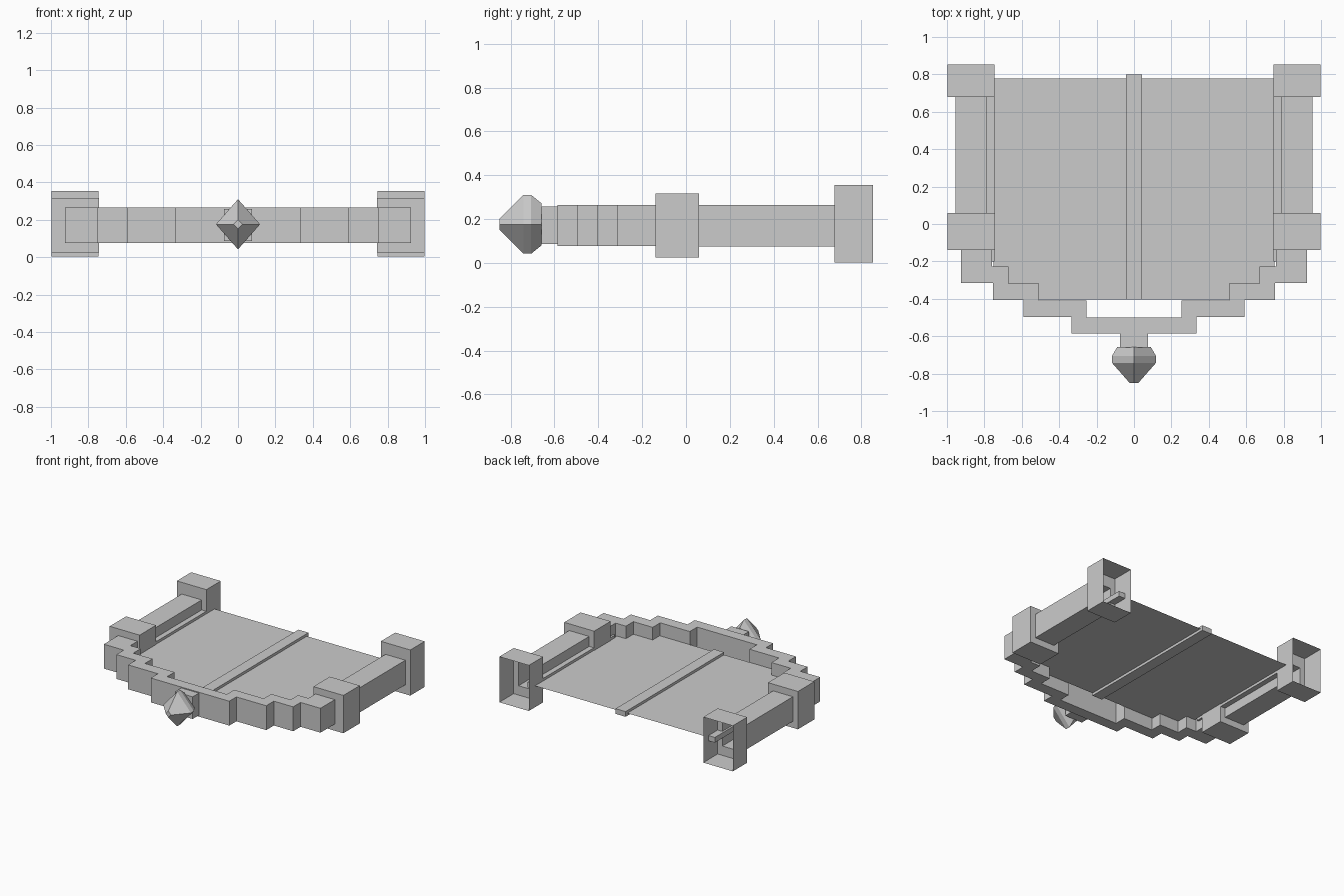
import bpy, bmesh

if "Cube" in bpy.data.objects:
    bpy.data.objects.remove(bpy.data.objects["Cube"])


def finish(name, bm):
    bmesh.ops.recalc_face_normals(bm, faces=bm.faces)
    me = bpy.data.meshes.new(name)
    bm.to_mesh(me)
    bm.free()
    ob = bpy.data.objects.new(name, me)
    bpy.context.collection.objects.link(ob)
    return ob


def box(name, x0, x1, y0, y1, z0, z1):
    bm = bmesh.new()
    bmesh.ops.create_cube(bm, size=1)
    for v in bm.verts:
        v.co = ((x0 + x1) / 2 + v.co.x * (x1 - x0),
                (y0 + y1) / 2 + v.co.y * (y1 - y0),
                (z0 + z1) / 2 + v.co.z * (z1 - z0))
    return finish(name, bm)


def loft(name, rings, cap_ends=False):
    """Skin a list of four-point rings."""
    bm = bmesh.new()
    loops = [[bm.verts.new(p) for p in r] for r in rings]
    for a, b in zip(loops, loops[1:]):
        for i in range(4):
            j = (i + 1) % 4
            bm.faces.new((a[i], a[j], b[j], b[i]))
    if cap_ends:
        bm.faces.new(loops[0])
        bm.faces.new(loops[-1])
    return finish(name, bm)


# Side arms: hollow stepped tubes, open at the back
post = (0.745, 0.997, 0.003, 0.355)
rail = (0.785, 0.955, 0.075, 0.265)
collar = (0.742, 0.998, 0.025, 0.317)
joint = (0.76, 0.925, 0.077, 0.265)
sections = [(0.853, post), (0.678, post), (0.678, rail), (0.06, rail),
            (0.06, collar), (-0.14, collar), (-0.14, joint)]
for side, s in (("left", -1), ("right", 1)):
    rings = [[(s * a, y, c), (s * b, y, c), (s * b, y, d), (s * a, y, d)]
             for y, (a, b, c, d) in sections]
    loft(side + "_arm", rings)
    # Slim strip along the inside of each arm
    x0, x1 = sorted((s * 0.745, s * 0.80))
    box(side + "_strip", x0, x1, -0.2, 0.79, 0.148, 0.188)

# Stepped front wall: half outline mirrored, then extruded
outer = [(0.925, -0.14), (0.925, -0.315), (0.755, -0.315), (0.755, -0.405),
         (0.59, -0.405), (0.59, -0.498), (0.335, -0.498), (0.335, -0.585)]
inner = [(0.76, -0.14), (0.76, -0.227), (0.672, -0.227), (0.672, -0.318),
         (0.507, -0.318), (0.507, -0.41), (0.255, -0.41), (0.255, -0.5)]
outline = (outer + [(-x, y) for x, y in reversed(outer)]
           + [(-x, y) for x, y in inner] + inner[::-1])
bm = bmesh.new()
face = bm.faces.new([bm.verts.new((x, y, 0.077)) for x, y in outline])
ext = bmesh.ops.extrude_face_region(bm, geom=[face], use_keep_orig=True)
top = [g for g in ext["geom"] if isinstance(g, bmesh.types.BMVert)]
bmesh.ops.translate(bm, verts=top, vec=(0, 0, 0.188))
finish("stepped_front_wall", bm)

# Thin deck and its centre rib
bm = bmesh.new()
deck = [(-0.75, -0.403), (0.75, -0.403), (0.75, 0.778), (-0.75, 0.778)]
bm.faces.new([bm.verts.new((x, y, 0.168)) for x, y in deck])
finish("deck", bm)
box("centre_rib", -0.043, 0.043, -0.403, 0.798, 0.148, 0.188)

# Front neck and four-sided gem tip
box("neck", -0.075, 0.075, -0.66, -0.585, 0.087, 0.258)
zc = 0.176
profile = [(-0.658, 0.09, 0.095), (-0.706, 0.118, 0.134),
           (-0.742, 0.118, 0.134), (-0.85, 0.023, 0.025)]
loft("gem_tip", [[(w, y, zc), (0, y, zc + h), (-w, y, zc), (0, y, zc - h)]
                 for y, w, h in profile], cap_ends=True)
